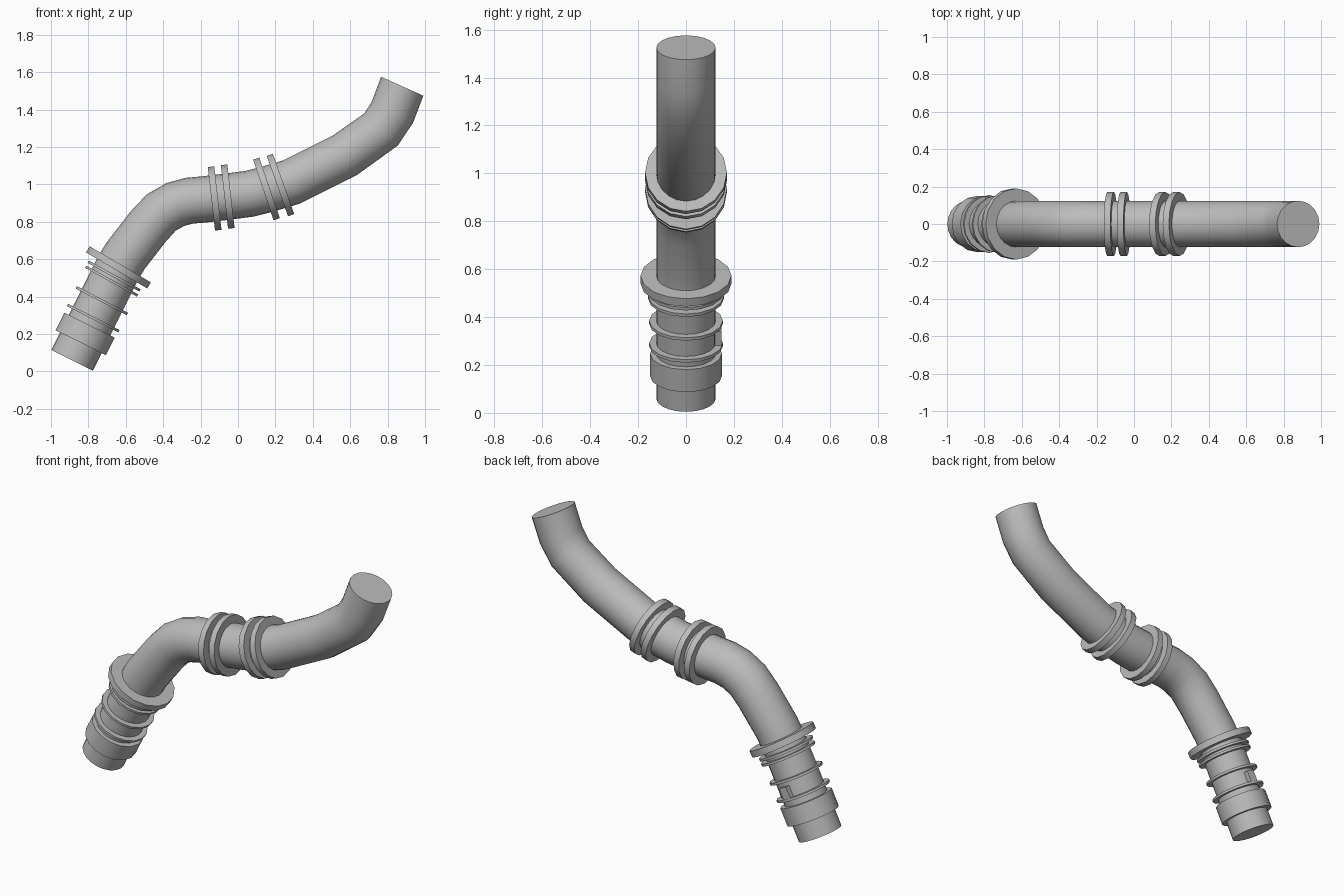
import bpy, bmesh, math
from mathutils import Vector, Matrix

cube = bpy.data.objects.get("Cube")
if cube:
    bpy.data.objects.remove(cube, do_unlink=True)

grey = bpy.data.materials.new("plain grey")
grey.use_nodes = True
grey.diffuse_color = (0.5, 0.5, 0.5, 1)
grey.node_tree.nodes["Principled BSDF"].inputs["Base Color"].default_value = (0.5, 0.5, 0.5, 1)


def finish(name, bm, smooth=35):
    bmesh.ops.recalc_face_normals(bm, faces=bm.faces)
    mesh = bpy.data.meshes.new(name)
    bm.to_mesh(mesh)
    bm.free()
    mesh.materials.append(grey)
    obj = bpy.data.objects.new(name, mesh)
    bpy.context.collection.objects.link(obj)
    if smooth:
        bpy.ops.object.select_all(action='DESELECT')
        obj.select_set(True)
        bpy.context.view_layer.objects.active = obj
        bpy.ops.object.shade_smooth_by_angle(angle=math.radians(smooth))
    return obj


def frame(x, z, degrees):
    """Place local z along the pipe, which lies in the XZ plane."""
    return Matrix.Translation((x, 0, z)) @ Matrix.Rotation(math.radians(90 - degrees), 4, 'Y')


def disc(name, x, z, degrees, radius, width, sides=16):
    bm = bmesh.new()
    bmesh.ops.create_cone(bm, cap_ends=True, segments=sides, radius1=radius,
                          radius2=radius, depth=width, matrix=frame(x, z, degrees))
    return finish(name, bm, 30)


# Bent pipe swept along its centre line
path = [Vector((x, 0, z)) for x, z in (
    (-0.887, 0.06), (-0.64, 0.555), (-0.60, 0.62), (-0.48, 0.775), (-0.41, 0.85),
    (-0.335, 0.893), (-0.26, 0.913), (-0.18, 0.92), (-0.055, 0.935), (0.06, 0.95),
    (0.152, 0.973), (0.286, 1.013), (0.57, 1.155), (0.765, 1.294), (0.825, 1.385),
    (0.878, 1.525))]
SIDES, RADIUS = 20, 0.124
bm = bmesh.new()
rings = []
for i, p in enumerate(path):
    before = (p - path[i - 1]).normalized() if i else (path[1] - p).normalized()
    after = (path[i + 1] - p).normalized() if i < len(path) - 1 else before
    if i == len(path) - 1:
        before = after = Vector((0.41, 0, 0.912))
    t = (before + after).normalized()
    side = Vector((t.z, 0, -t.x))
    rings.append([bm.verts.new(p + RADIUS * (side * math.cos(a) + Vector((0, math.sin(a), 0))))
                  for a in (2 * math.pi * k / SIDES for k in range(SIDES))])
for r0, r1 in zip(rings, rings[1:]):
    for k in range(SIDES):
        n = (k + 1) % SIDES
        bm.faces.new((r0[k], r0[n], r1[n], r1[k]))
bm.faces.new(rings[0])
bm.faces.new(rings[-1])
finish("bent_pipe", bm, 40)

# Connector discs, placed by distance from the lower end
start = path[0]
axis = (path[1] - path[0]).normalized()
for name, dist, degrees, radius, width in (
        ("end_collar", 0.157, 63.5, 0.15, 0.105),
        ("lower_rib", 0.252, 63, 0.154, 0.014),
        ("middle_rib", 0.356, 62.5, 0.154, 0.014),
        ("seal_rib_lower", 0.473, 61, 0.158, 0.014),
        ("seal_rib_upper", 0.503, 61, 0.158, 0.014),
        ("stop_flange", 0.555, 59.5, 0.19, 0.038)):
    c = start + axis * dist
    disc(name, c.x, c.z, degrees, radius, width)

# Small latch block on the back of the connector
c = start + axis * 0.29
bm = bmesh.new()
bmesh.ops.create_cube(bm, size=1, matrix=frame(c.x, c.z, 63.5)
                      @ Matrix.Translation((0, 0.128, 0))
                      @ Matrix.Diagonal((0.05, 0.04, 0.07, 1)))
finish("latch_block", bm, 0)

# Two pairs of clamp rings around the middle of the pipe
for name, x, z, degrees in (
        ("clamp_ring_1", -0.125, 0.925, 6.5), ("clamp_ring_2", -0.055, 0.935, 6.5),
        ("clamp_ring_3", 0.152, 0.976, 18.7), ("clamp_ring_4", 0.227, 0.997, 19.5)):
    disc(name, x, z, degrees, 0.171, 0.035)
